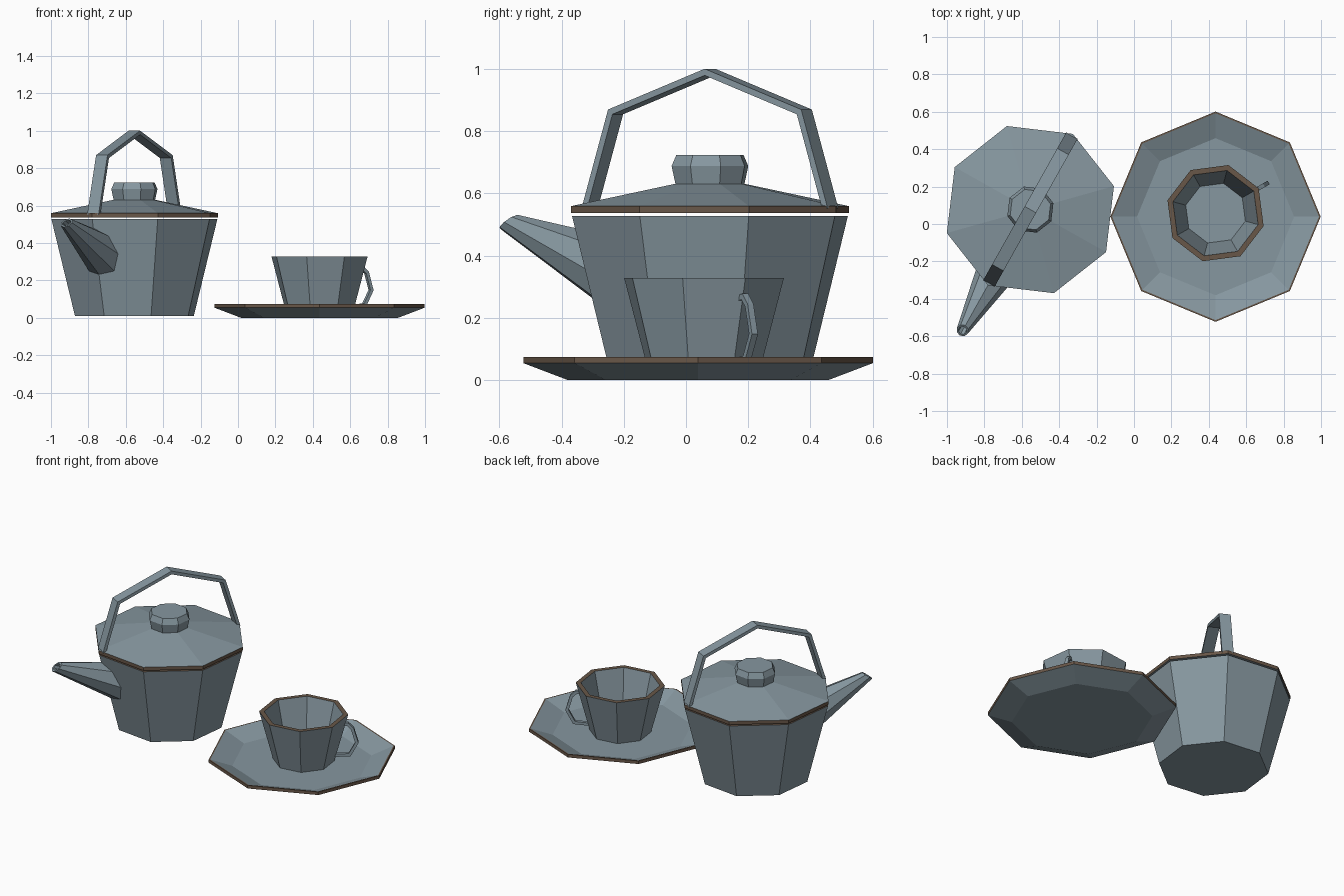
import bpy, bmesh, math
from mathutils import Vector

if "Cube" in bpy.data.objects:
    bpy.data.objects.remove(bpy.data.objects["Cube"])


def material(name, rgb):
    m = bpy.data.materials.new(name)
    m.diffuse_color = (*rgb, 1)
    m.use_nodes = True
    m.node_tree.nodes["Principled BSDF"].inputs["Base Color"].default_value = m.diffuse_color
    return m


GLAZE = material("blue_grey_glaze", (0.24, 0.31, 0.35))
BROWN = material("brown_rim", (0.14, 0.095, 0.065))

POT = Vector((-0.554, 0.077, 0))
POT_TURN = math.radians(60.7)
SAUCER = Vector((0.436, 0.039, 0))
CUP = Vector((0.436, 0.058, 0))
CUP_TURN = math.radians(30)


def finish(name, bm, centre, turn):
    bmesh.ops.recalc_face_normals(bm, faces=bm.faces)
    mesh = bpy.data.meshes.new(name)
    bm.to_mesh(mesh)
    bm.free()
    mesh.materials.append(GLAZE)
    mesh.materials.append(BROWN)
    ob = bpy.data.objects.new(name, mesh)
    ob.location = centre
    ob.rotation_euler.z = turn
    bpy.context.collection.objects.link(ob)
    return ob


def skin(name, rings, centre, turn, brown=()):
    """Join rings of points, cap both ends; bands listed in brown get the rim colour."""
    bm = bmesh.new()
    loops = [[bm.verts.new(p) for p in ring] for ring in rings]
    n = len(loops[0])
    for i in range(len(loops) - 1):
        a, b = loops[i], loops[i + 1]
        for k in range(n):
            f = bm.faces.new((a[k], a[(k + 1) % n], b[(k + 1) % n], b[k]))
            f.material_index = 1 if i in brown else 0
    bm.faces.new(loops[0])
    bm.faces.new(loops[-1])
    return finish(name, bm, centre, turn)


def lathe(name, profile, centre, turn, brown=()):
    """Eight-sided turned shape from (radius, height) points."""
    ang = [k * math.pi / 4 for k in range(8)]
    rings = [[(r * math.cos(a), r * math.sin(a), z) for a in ang] for r, z in profile]
    return skin(name, rings, centre, turn, brown)


def strap(name, path, width, thick, centre, turn):
    """Flat bar swept along (distance, height) points with mitred corners."""
    pts = [Vector(p) for p in path]
    rings = []
    for i, p in enumerate(pts):
        d0 = (p - pts[max(i - 1, 0)]).normalized()
        d1 = (pts[min(i + 1, len(pts) - 1)] - p).normalized()
        t = (d0 + d1).normalized()
        nrm = Vector((-t.y, t.x))
        h = thick / 2 / max(0.5, t.dot(d1 if d1.length else d0))
        a, b, w = p + nrm * h, p - nrm * h, width / 2
        rings.append([(a.x, -w, a.y), (a.x, w, a.y), (b.x, w, b.y), (b.x, -w, b.y)])
    return skin(name, rings, centre, turn)


# Teapot body, hollow with a brown rim
lathe("pot_body", [(0.33, 0.01), (0.461, 0.528), (0.43, 0.528), (0.31, 0.04)],
      POT, POT_TURN, brown=(1,))

# Lid with brown edge band, and its knob
lathe("pot_lid", [(0.464, 0.537), (0.464, 0.559), (0.11, 0.632)],
      POT, POT_TURN, brown=(0,))
lathe("lid_knob", [(0.113, 0.62), (0.128, 0.688), (0.112, 0.724)], POT, POT_TURN)

# Arched carrying handle
strap("pot_handle", [(-0.444, 0.55), (-0.348, 0.862), (0, 0.99), (0.348, 0.862), (0.444, 0.55)],
      0.07, 0.02, POT, POT_TURN)


# Tapered spout on one corner of the body, with a slanted hollow tip
def spout_ring(s, z, half_w, ds, dz):
    ring = []
    for k in range(8):
        a = k * math.pi / 4
        ring.append((s + ds * math.cos(a), half_w * math.sin(a), z + dz * math.cos(a)))
    return ring


skin("pot_spout", [spout_ring(-0.33, 0.325, 0.115, 0, 0.13),
                   spout_ring(-0.741, 0.508, 0.033, 0.031, 0.023),
                   spout_ring(-0.741, 0.508, 0.023, 0.021, 0.015),
                   spout_ring(-0.66, 0.472, 0.023, 0.012, 0.025)], POT, POT_TURN)

# Saucer: sloped dish with brown outer edge
lathe("saucer", [(0.42, 0.0), (0.562, 0.054), (0.562, 0.074), (0.553, 0.074), (0.42, 0.022)],
      SAUCER, 0, brown=(1, 2))

# Cup, hollow with a brown rim
lathe("cup", [(0.183, 0.02), (0.266, 0.328), (0.236, 0.328), (0.165, 0.05)],
      CUP, CUP_TURN, brown=(1,))

# Cup handle
strap("cup_handle", [(0.225, 0.262), (0.262, 0.268), (0.291, 0.24), (0.318, 0.148),
                     (0.275, 0.068), (0.18, 0.06)], 0.022, 0.018, CUP, CUP_TURN)
